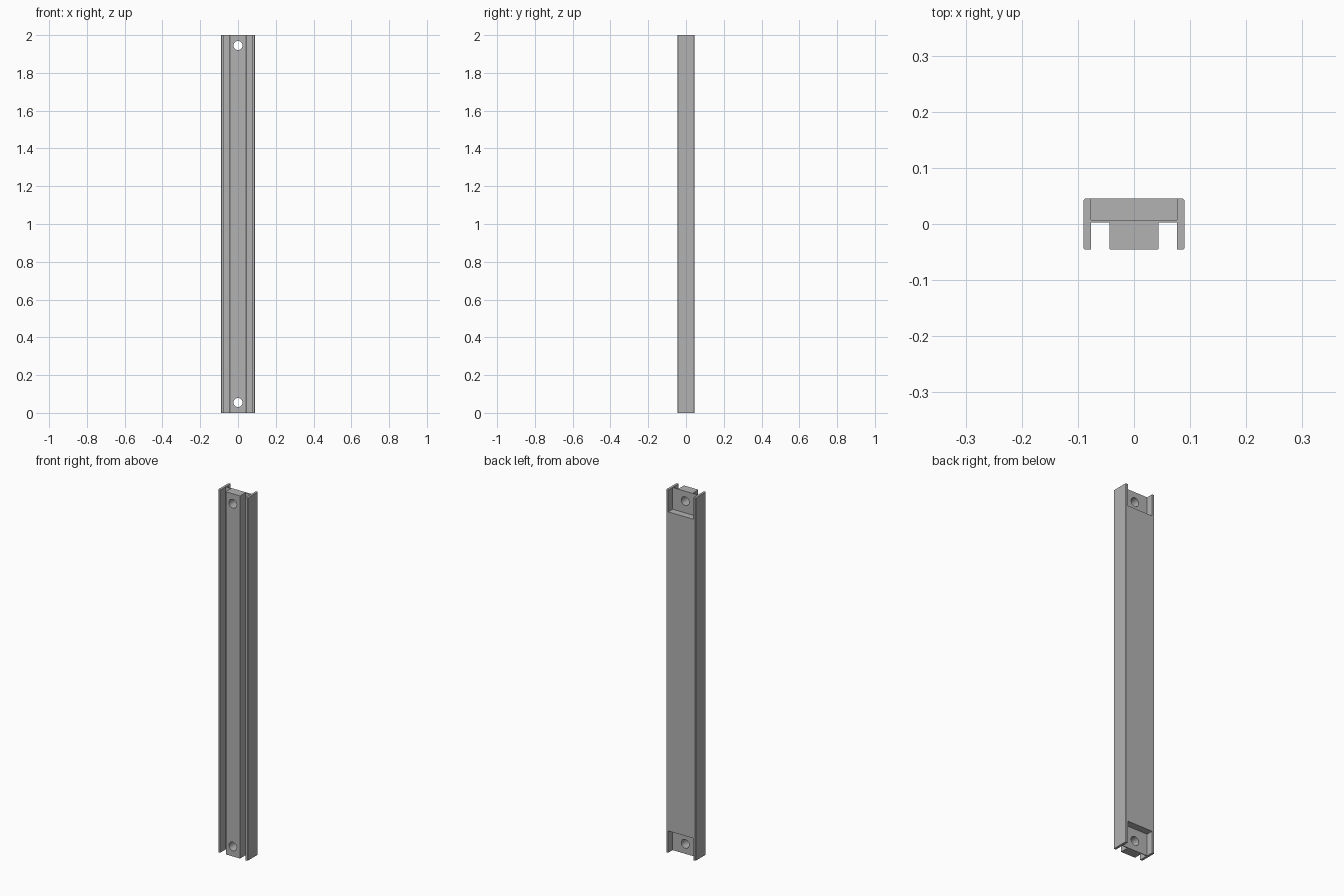
import bpy
import bmesh
from math import pi
from mathutils import Matrix

cube = bpy.data.objects.get("Cube")
if cube:
    bpy.data.objects.remove(cube, do_unlink=True)

LENGTH = 2.0
HALF_W, HALF_D = 0.09, 0.045      # outer half width and half depth
WALL_IN, RAIL = 0.077, 0.044      # inner face of walls, half width of rail
PLATE_Y, FLOOR_Y = 0.003, 0.007   # front of back plate, pocket floor
POCKET, HOLE_R, HOLE_Z = 0.12, 0.024, 0.055
CH = 0.003                        # small edge chamfer

grey = bpy.data.materials.new("mid grey")
grey.use_nodes = True
colour = (0.45, 0.45, 0.45, 1)
grey.diffuse_color = colour
grey.node_tree.nodes["Principled BSDF"].inputs["Base Color"].default_value = colour


def make_object(name, bm):
    bmesh.ops.recalc_face_normals(bm, faces=bm.faces)
    mesh = bpy.data.meshes.new(name)
    bm.to_mesh(mesh)
    bm.free()
    mesh.materials.append(grey)
    obj = bpy.data.objects.new(name, mesh)
    bpy.context.collection.objects.link(obj)
    return obj


# Channel body: half of the cross-section, mirrored and extruded upwards
half = [(RAIL - CH / 2, -HALF_D), (RAIL, -HALF_D + CH / 2), (RAIL, PLATE_Y),
        (WALL_IN, PLATE_Y), (WALL_IN, -HALF_D), (HALF_W - CH / 2, -HALF_D),
        (HALF_W, -HALF_D + CH / 2), (HALF_W, HALF_D - CH), (HALF_W - CH, HALF_D)]
outline = half + [(-x, y) for x, y in reversed(half)]
bm = bmesh.new()
face = bm.faces.new([bm.verts.new((x, y, 0)) for x, y in outline])
grown = bmesh.ops.extrude_face_region(bm, geom=[face])
top = [v for v in grown["geom"] if isinstance(v, bmesh.types.BMVert)]
bmesh.ops.translate(bm, verts=top, vec=(0, 0, LENGTH))
body = make_object("channel_body", bm)


def cut(name, bm):
    cutter = make_object(name, bm)
    cutter.hide_render = True
    mod = body.modifiers.new(name, "BOOLEAN")
    mod.operation = "DIFFERENCE"
    mod.solver = "EXACT"
    mod.object = cutter
    bpy.context.view_layer.objects.active = body
    bpy.ops.object.modifier_apply(modifier=name)
    bpy.data.objects.remove(cutter, do_unlink=True)


for end, z_end, inward in (("bottom", 0, 1), ("top", LENGTH, -1)):
    # Open pocket in the back of each end
    bm = bmesh.new()
    size = (2 * WALL_IN, 0.1, 2 * POCKET)
    bmesh.ops.create_cube(bm, size=1, matrix=Matrix.Translation(
        (0, FLOOR_Y + size[1] / 2, z_end)) @ Matrix.Diagonal((*size, 1)))
    cut(end + "_pocket_cutter", bm)
    # Round screw hole through rail and pocket floor
    bm = bmesh.new()
    bmesh.ops.create_cone(
        bm, cap_ends=True, segments=32, radius1=HOLE_R, radius2=HOLE_R, depth=0.3,
        matrix=Matrix.Translation((0, 0, z_end + inward * HOLE_Z)) @ Matrix.Rotation(pi / 2, 4, "X"))
    cut(end + "_hole_cutter", bm)

# Smooth hole walls, keep the edges sharp
bpy.ops.object.select_all(action="DESELECT")
body.select_set(True)
bpy.context.view_layer.objects.active = body
bpy.ops.object.shade_smooth_by_angle(angle=pi / 7)
